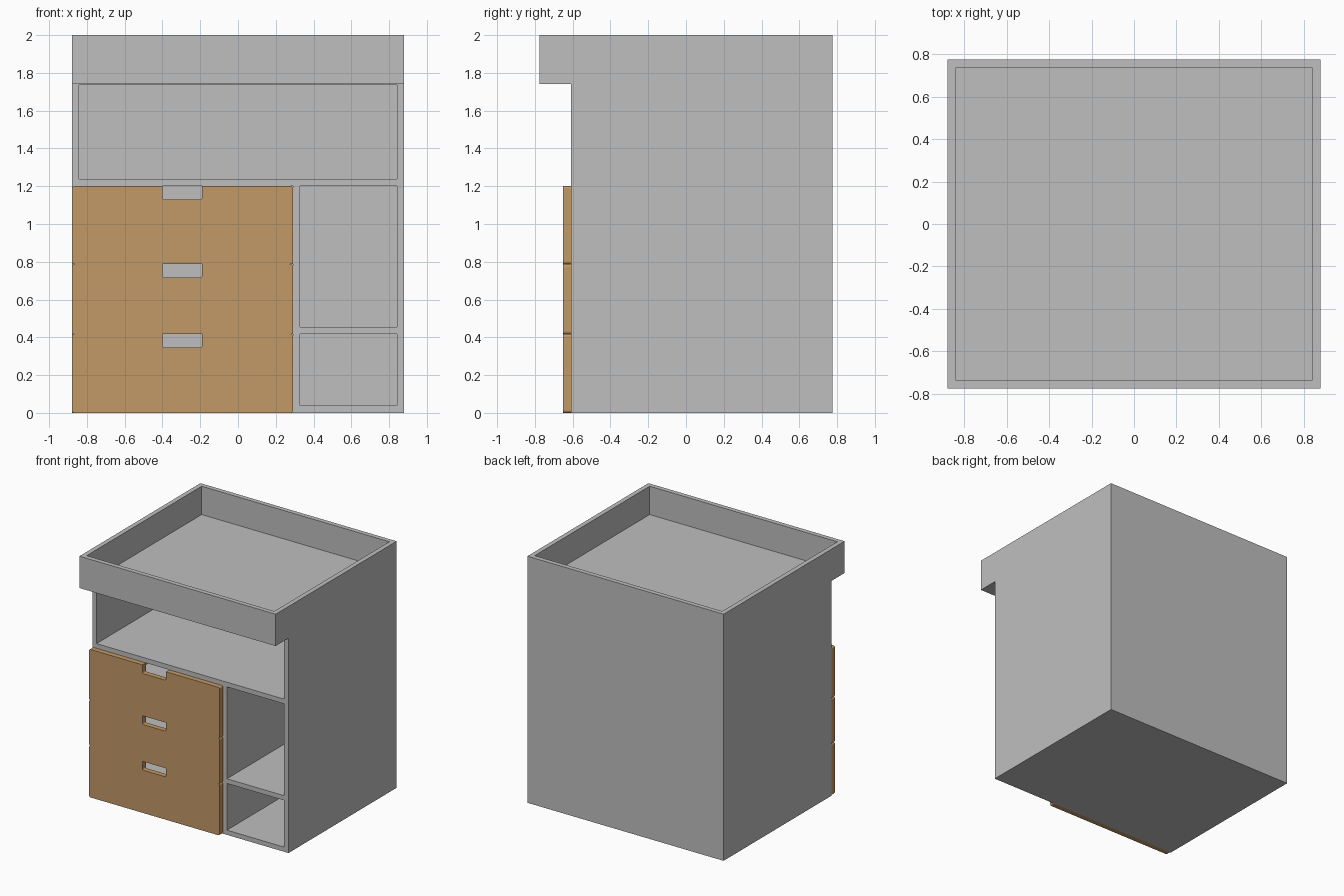
import bpy, bmesh, math
from mathutils import Vector

if "Cube" in bpy.data.objects:
    bpy.data.objects.remove(bpy.data.objects["Cube"])


def material(name, rgb):
    m = bpy.data.materials.new(name)
    m.diffuse_color = (*rgb, 1)
    m.use_nodes = True
    m.node_tree.nodes["Principled BSDF"].inputs["Base Color"].default_value = m.diffuse_color
    return m


GREY = material("grey_panel", (0.52, 0.52, 0.52))
WOOD = material("light_wood", (0.54, 0.32, 0.135))


def add_object(name, bm, mat):
    bmesh.ops.recalc_face_normals(bm, faces=bm.faces)
    me = bpy.data.meshes.new(name)
    bm.to_mesh(me)
    bm.free()
    me.materials.append(mat)
    ob = bpy.data.objects.new(name, me)
    bpy.context.collection.objects.link(ob)
    return ob


def prism(bm, points, offset):
    """Closed 3D outline pushed along offset."""
    face = bm.faces.new([bm.verts.new(p) for p in points])
    ext = bmesh.ops.extrude_face_region(bm, geom=[face], use_keep_orig=True)
    verts = [g for g in ext["geom"] if isinstance(g, bmesh.types.BMVert)]
    bmesh.ops.translate(bm, verts=verts, vec=offset)


def box(bm, x0, x1, y0, y1, z0, z1):
    prism(bm, [(x0, y0, z0), (x1, y0, z0), (x1, y1, z0), (x0, y1, z0)], (0, 0, z1 - z0))


def rounded(corners, steps=4):
    """Outline from (x, z, radius) corners, arcs as quadratic curves."""
    out = []
    n = len(corners)
    for i, (x, z, r) in enumerate(corners):
        c = Vector((x, z))
        if r == 0:
            out.append(c)
            continue
        a = c + (Vector(corners[i - 1][:2]) - c).normalized() * r
        b = c + (Vector(corners[(i + 1) % n][:2]) - c).normalized() * r
        for k in range(steps + 1):
            t = k / steps
            out.append(a * (1 - t) ** 2 + c * 2 * t * (1 - t) + b * t * t)
    return out


HALF_X, HALF_Y, FRONT, WALL = 0.88, 0.775, -0.61, 0.038
IN_X, IN_Y = HALF_X - WALL, HALF_Y - WALL

# Cabinet: side profile with overhanging tray
bm = bmesh.new()
side = [(HALF_Y, 0), (HALF_Y, 2), (-HALF_Y, 2), (-HALF_Y, 1.742), (FRONT, 1.742), (FRONT, 0)]
prism(bm, [(-HALF_X, y, z) for y, z in side], (2 * HALF_X, 0, 0))
cabinet = add_object("cabinet", bm, GREY)

# Hollows: tray, wide shelf, drawer bays and right cubbies
bm = bmesh.new()
box(bm, -IN_X, IN_X, -IN_Y, IN_Y, 1.77, 2.1)
box(bm, -IN_X, IN_X, FRONT - 0.1, IN_Y, 1.238, 1.735)
for z0, z1 in ((0.038, 0.417), (0.455, 0.787), (0.825, 1.2)):
    box(bm, -IN_X, 0.29, FRONT - 0.1, IN_Y, z0, z1)
for z0, z1 in ((0.038, 0.417), (0.455, 1.2)):
    box(bm, 0.328, IN_X, FRONT - 0.1, IN_Y, z0, z1)
cutter = add_object("hollow_cutter", bm, GREY)
cutter.hide_render = True
mod = cabinet.modifiers.new("hollows", 'BOOLEAN')
mod.operation = 'DIFFERENCE'
mod.solver = 'EXACT'
mod.object = cutter
dg = bpy.context.evaluated_depsgraph_get()
cabinet.data = bpy.data.meshes.new_from_object(cabinet.evaluated_get(dg))
cabinet.modifiers.clear()
bpy.data.objects.remove(cutter)

# Drawer fronts with rounded corners and a grip notch in the top edge
L, R, MID, GRIP = -0.88, 0.292, -0.295, 0.105
for name, z0, z1 in (("lower", 0.0, 0.417), ("middle", 0.417, 0.787), ("upper", 0.787, 1.2)):
    low = z1 - 0.07
    outline = rounded([
        (L, z0, 0.016), (R, z0, 0.016), (R, z1, 0.016),
        (MID + GRIP, z1, 0), (MID + GRIP, low, 0.012),
        (MID - GRIP, low, 0.012), (MID - GRIP, z1, 0), (L, z1, 0.016)])
    bm = bmesh.new()
    prism(bm, [(p.x, FRONT, p.y) for p in outline], (0, -0.042, 0))
    add_object(name + "_drawer_front", bm, WOOD)
